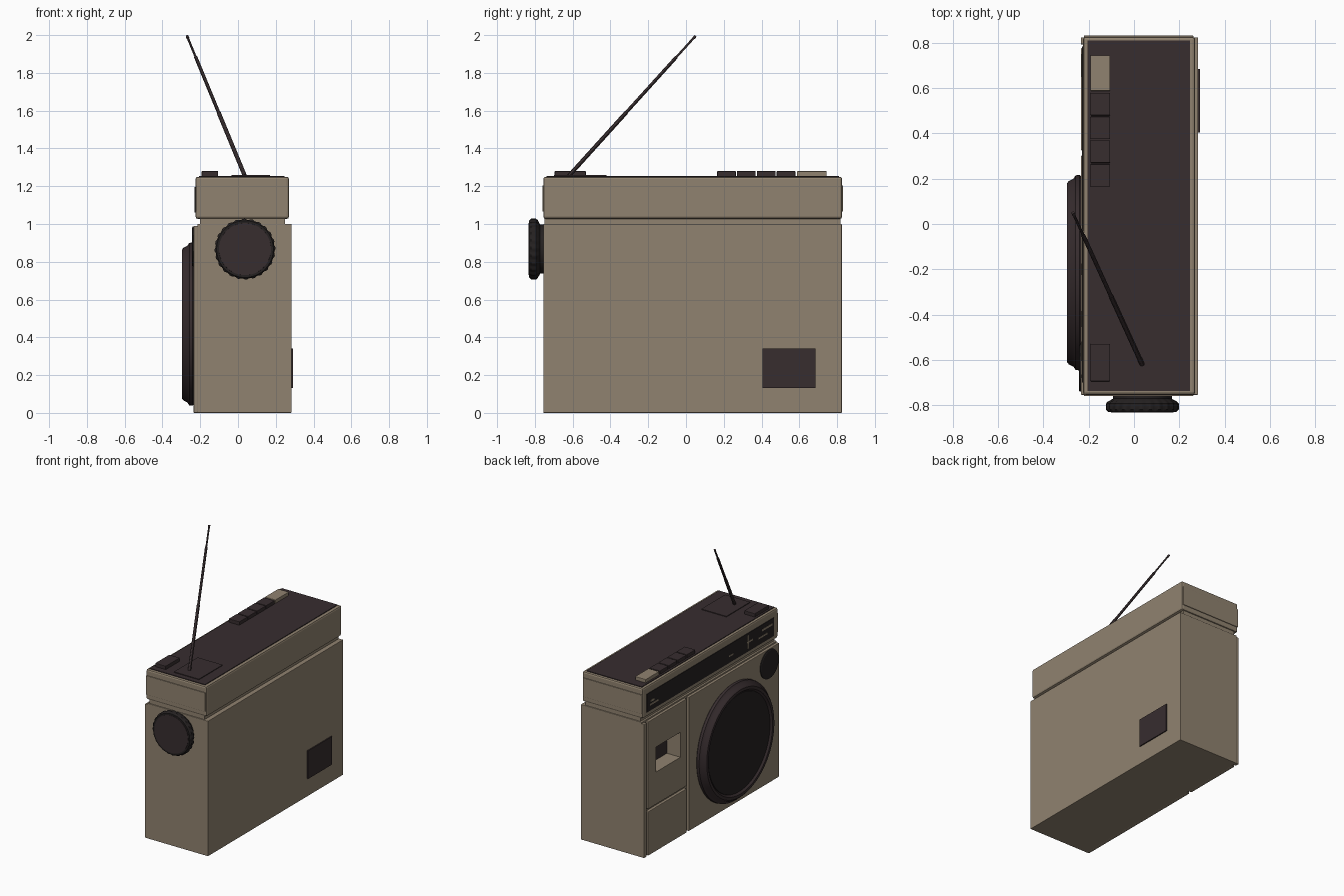
import bpy, bmesh, math
from mathutils import Vector

if "Cube" in bpy.data.objects:
    bpy.data.objects.remove(bpy.data.objects["Cube"])


def material(name, rgb):
    m = bpy.data.materials.new(name)
    m.diffuse_color = (*rgb, 1)
    m.use_nodes = True
    m.node_tree.nodes["Principled BSDF"].inputs["Base Color"].default_value = m.diffuse_color
    return m


BEIGE = material("warm beige", (0.28, 0.225, 0.16))
BROWN = material("dark brown", (0.038, 0.026, 0.028))
BLACK = material("soft black", (0.018, 0.015, 0.015))


def finish(bm, name, mat, smooth=False):
    bmesh.ops.recalc_face_normals(bm, faces=bm.faces[:])
    me = bpy.data.meshes.new(name)
    bm.to_mesh(me)
    bm.free()
    ob = bpy.data.objects.new(name, me)
    bpy.context.collection.objects.link(ob)
    me.materials.append(mat)
    if smooth:
        bpy.ops.object.select_all(action='DESELECT')
        ob.select_set(True)
        bpy.context.view_layer.objects.active = ob
        bpy.ops.object.shade_smooth_by_angle(angle=math.radians(30))
    return ob


def box(name, x, y, z, mat, bevel=0.0):
    bm = bmesh.new()
    bmesh.ops.create_cube(bm, size=1)
    for v in bm.verts:
        for i, (a, b) in enumerate((x, y, z)):
            v.co[i] = a if v.co[i] < 0 else b
    if bevel:
        bmesh.ops.bevel(bm, geom=bm.edges[:], offset=bevel, segments=2,
                        affect='EDGES', profile=0.5)
    return finish(bm, name, mat)


def lathe(name, origin, direction, profile, mat, n=48, flute=None):
    """Spin (radius, height) points around a direction; flute = (min radius, depth)."""
    bm = bmesh.new()
    q = Vector(direction).to_track_quat('Z', 'Y')
    rings = []
    for r, h in profile:
        ring = []
        for i in range(n):
            a = 2 * math.pi * i / n
            rr = r - flute[1] if flute and r > flute[0] and i % 4 >= 2 else r
            p = Vector((rr * math.cos(a), rr * math.sin(a), h))
            ring.append(bm.verts.new(q @ p + Vector(origin)))
        rings.append(ring)
    for a, b in zip(rings, rings[1:]):
        for i in range(n):
            j = (i + 1) % n
            bm.faces.new((a[i], a[j], b[j], b[i]))
    bm.faces.new(rings[0])
    bm.faces.new(rings[-1])
    return finish(bm, name, mat, True)


def cut(ob, cutter):
    cutter.hide_render = True
    cutter.hide_set(True)
    m = ob.modifiers.new("opening", 'BOOLEAN')
    m.object = cutter
    m.operation = 'DIFFERENCE'
    m.solver = 'EXACT'
    bpy.context.view_layer.objects.active = ob
    bpy.ops.object.modifier_apply(modifier=m.name)


# Main cabinet, neck and head
body = box("cabinet", (-0.215, 0.283), (-0.755, 0.825), (0, 1.0), BEIGE, 0.003)
box("neck", (-0.20, 0.25), (-0.748, 0.818), (0.99, 1.04), BEIGE)
box("head", (-0.225, 0.27), (-0.755, 0.827), (1.027, 1.25), BEIGE, 0.012)
for s, y in (("left", (-0.760, -0.75)), ("right", (0.82, 0.832))):
    box("head_end_plate_" + s, (-0.222, 0.262), y, (1.065, 1.205), BEIGE, 0.002)

# Face panels separated by grooves
box("speaker_panel", (-0.235, -0.21), (-0.755, 0.302), (0, 0.99), BEIGE, 0.004)
deck = box("cassette_door", (-0.235, -0.21), (0.325, 0.777), (0.345, 0.99), BEIGE, 0.004)
box("lower_panel", (-0.235, -0.21), (0.325, 0.777), (0, 0.325), BEIGE, 0.004)
box("edge_strip", (-0.235, -0.21), (0.793, 0.825), (0, 0.99), BEIGE, 0.004)

# Recessed cassette window with a wedge-shaped holder inside
cutter = box("window_cutter", (-0.30, -0.12), (0.40, 0.685), (0.585, 0.77), BEIGE)
cut(body, cutter)
cut(deck, cutter)
bpy.data.objects.remove(cutter)
box("window_inner_plate", (-0.124, -0.119), (0.40, 0.685), (0.585, 0.77), BROWN)

# Loudspeaker and small tweeter
lathe("loudspeaker", (-0.232, -0.215, 0.47), (-1, 0, 0),
      [(0.425, 0), (0.432, 0.008), (0.43, 0.026), (0.415, 0.036), (0.405, 0.056),
       (0.395, 0.064), (0.375, 0.064), (0.362, 0.05)], BROWN, 64)
lathe("loudspeaker_grille", (-0.232, -0.215, 0.47), (-1, 0, 0),
      [(0.363, 0.045), (0.36, 0.053)], BLACK, 64)
lathe("tweeter", (-0.23, -0.635, 0.88), (-1, 0, 0),
      [(0.106, 0), (0.106, 0.01), (0.10, 0.014)], BLACK)

# Tuning dial strip with plain tick marks
box("dial_strip", (-0.229, -0.222), (-0.70, 0.785), (1.06, 1.195), BLACK)
for i, (y, w, z, h) in enumerate((
        (0.70, 0.10, 1.105, 0.012), (0.72, 0.04, 1.13, 0.015), (-0.40, 0.012, 1.13, 0.10),
        (-0.42, 0.07, 1.13, 0.012), (-0.62, 0.12, 1.155, 0.015), (-0.57, 0.10, 1.11, 0.012),
        (-0.20, 0.05, 1.11, 0.01))):
    box("dial_mark_%d" % i, (-0.231, -0.228), (y - w / 2, y + w / 2),
        (z - h / 2, z + h / 2), BEIGE)

# Top plate, keys and switch
box("top_plate", (-0.206, 0.247), (-0.738, 0.811), (1.24, 1.255), BROWN)
for i in range(4):
    y = 0.165 + 0.105 * i
    box("key_%d" % i, (-0.192, -0.105), (y, y + 0.099), (1.25, 1.28), BROWN, 0.003)
box("record_key", (-0.192, -0.105), (0.588, 0.745), (1.25, 1.28), BEIGE, 0.003)
box("power_switch", (-0.192, -0.105), (-0.695, -0.53), (1.25, 1.28), BROWN, 0.003)

# Telescopic aerial on its base plate
box("aerial_base", (-0.035, 0.17), (-0.70, -0.422), (1.25, 1.26), BROWN)
foot, tip = Vector((0.036, -0.62, 1.255)), Vector((-0.27, 0.05, 1.995))
L = (tip - foot).length
lathe("aerial", foot, tip - foot,
      [(0.011, 0), (0.011, 0.45 * L), (0.009, 0.45 * L), (0.009, 0.85 * L),
       (0.006, 0.85 * L), (0.006, 0.985 * L), (0.008, 0.985 * L), (0.007, L)], BROWN, 12)

# Fluted side knob
lathe("tuning_knob", (0.037, -0.75, 0.867), (0, -1, 0),
      [(0.13, 0), (0.13, 0.022), (0.155, 0.036), (0.161, 0.044), (0.161, 0.07),
       (0.15, 0.081), (0.14, 0.081)], BLACK, 96, (0.152, 0.005))
lathe("knob_cap", (0.037, -0.75, 0.867), (0, -1, 0),
      [(0.14, 0.07), (0.138, 0.083)], BROWN)

# Rear plate
box("rear_plate", (0.281, 0.291), (0.405, 0.685), (0.132, 0.34), BROWN)
